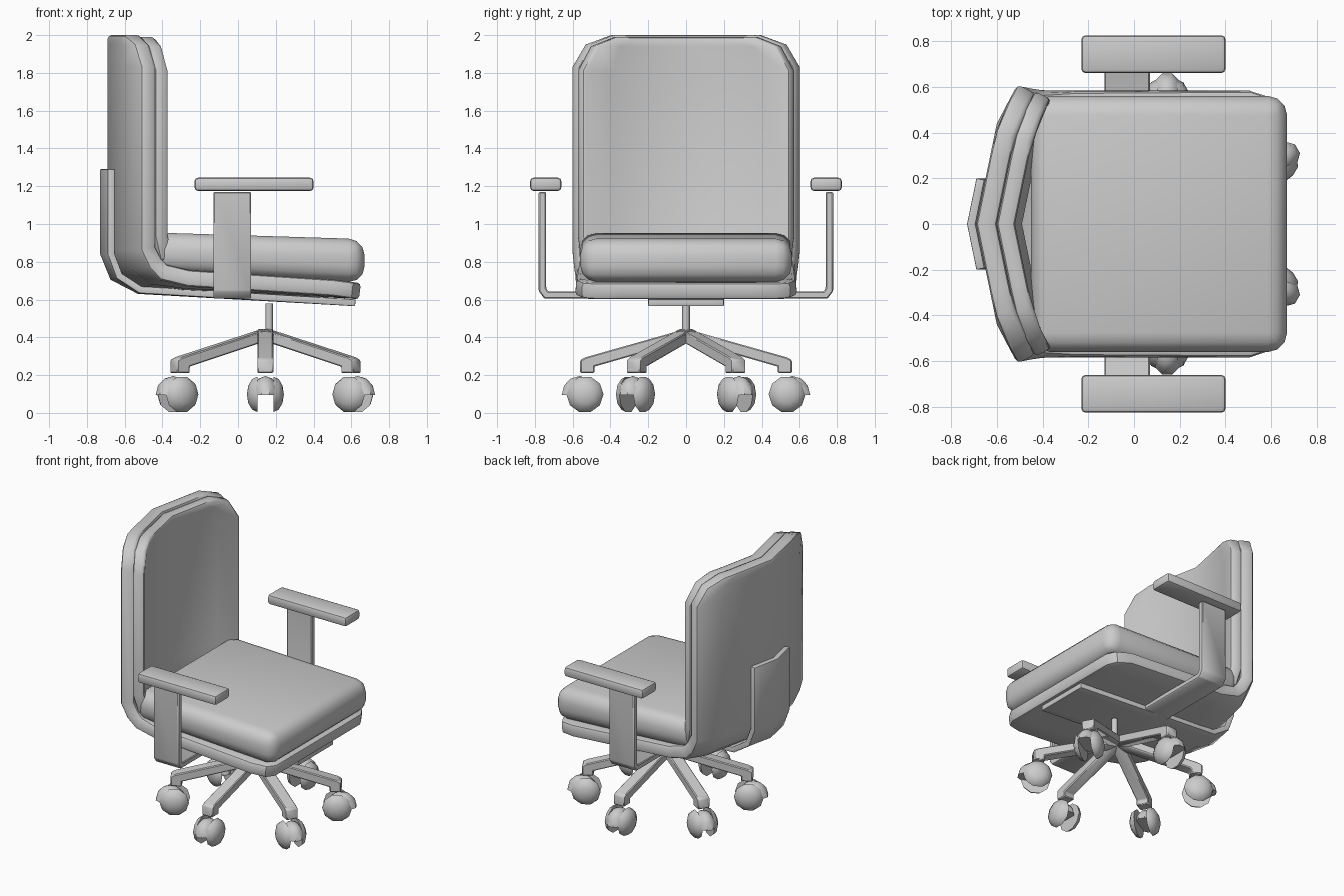
import bpy, bmesh
from math import radians
from mathutils import Matrix

if "Cube" in bpy.data.objects:
    bpy.data.objects.remove(bpy.data.objects["Cube"])

BASE_X = 0.145  # centre of the wheeled base


def finish(name, bm, mat=None, solid=0, bevel=0, segs=2, angle=50):
    """Make an object, apply thickness and bevel, smooth by angle."""
    bmesh.ops.recalc_face_normals(bm, faces=bm.faces) if not solid else None
    me = bpy.data.meshes.new(name)
    bm.to_mesh(me)
    bm.free()
    ob = bpy.data.objects.new(name, me)
    bpy.context.collection.objects.link(ob)
    if mat:
        ob.matrix_world = mat
    if solid:
        m = ob.modifiers.new("thickness", 'SOLIDIFY')
        m.thickness, m.offset, m.use_even_offset = solid, 1, True
    if bevel:
        m = ob.modifiers.new("bevel", 'BEVEL')
        m.width, m.segments = bevel, segs
        m.limit_method, m.angle_limit = 'ANGLE', radians(angle)
    bpy.ops.object.select_all(action='DESELECT')
    ob.select_set(True)
    bpy.context.view_layer.objects.active = ob
    if ob.modifiers:
        bpy.ops.object.convert(target='MESH')
    bpy.ops.object.shade_smooth_by_angle(angle=radians(40))
    return ob


def wrap(y):
    """Forward curve of the backrest, growing towards its sides."""
    y = abs(y)
    return y * 0.205 if y < 0.44 else 0.09 + (y - 0.44) * 0.53


def sheet(name, rows, solid, bevel):
    """Bent sheet; rows hold x, z, half width and curve strength in x and z."""
    bm = bmesh.new()
    grid = [[bm.verts.new((x + wrap(u * hw) * ox, u * hw, z + wrap(u * hw) * oz))
             for u in (-1, -0.72, 0, 0.72, 1)] for x, z, hw, ox, oz in rows]
    for a, b in zip(grid, grid[1:]):
        for c in range(4):
            bm.faces.new((a[c], b[c], b[c + 1], a[c + 1]))
    return finish(name, bm, solid=solid, bevel=bevel)


def prism(name, pts, lo, hi, axis='Y', mat=None, bevel=0, segs=2):
    """Extrude an outline along y (points x, z) or along x (points y, z)."""
    bm = bmesh.new()
    place = (lambda p, d: (p[0], d, p[1])) if axis == 'Y' else (lambda p, d: (d, p[0], p[1]))
    a = [bm.verts.new(place(p, lo)) for p in pts]
    b = [bm.verts.new(place(p, hi)) for p in pts]
    bm.faces.new(a)
    bm.faces.new(b[::-1])
    for i in range(len(pts)):
        j = (i + 1) % len(pts)
        bm.faces.new((a[i], b[i], b[j], a[j]))
    return finish(name, bm, mat, bevel=bevel, segs=segs, angle=30)


def dome(name, scale, mat):
    """Closed low-poly half ellipsoid."""
    bm = bmesh.new()
    bmesh.ops.create_uvsphere(bm, u_segments=10, v_segments=6, radius=1)
    bmesh.ops.delete(bm, geom=[v for v in bm.verts if v.co.z < -1e-4], context='VERTS')
    bmesh.ops.holes_fill(bm, edges=[e for e in bm.edges if e.is_boundary], sides=0)
    bmesh.ops.scale(bm, vec=scale, verts=bm.verts)
    return finish(name, bm, mat)


# Shell: backrest bending into the seat pan
sheet("shell", [
    (-0.69, 2.0, 0.40, 1, 0), (-0.69, 1.95, 0.54, 1, 0), (-0.69, 1.83, 0.61, 1, 0),
    (-0.69, 0.86, 0.61, 1, 0), (-0.64, 0.74, 0.60, 1, 0.15), (-0.51, 0.655, 0.59, 0.6, 0.3),
    (-0.30, 0.645, 0.585, 0.2, 0.15), (0.50, 0.61, 0.585, 0, 0.05),
    (0.60, 0.605, 0.55, 0, 0), (0.64, 0.60, 0.48, 0, 0)], 0.088, 0.02)

# Back cushion
sheet("back_cushion", [
    (-0.60, 1.99, 0.38, 1, 0), (-0.60, 1.94, 0.51, 1, 0), (-0.60, 1.81, 0.58, 1, 0),
    (-0.60, 0.93, 0.58, 1, 0), (-0.56, 0.80, 0.56, 1, 0)], 0.078, 0.02)

# Support plate behind and under the shell
sheet("support_plate", [
    (-0.73, 1.29, 0.2, 1, 0), (-0.73, 0.84, 0.2, 1, 0), (-0.675, 0.705, 0.2, 0.8, 0.2),
    (-0.53, 0.63, 0.2, 0.2, 0.1), (0.62, 0.565, 0.2, 0, 0)], 0.036, 0.004)

# Seat cushion
prism("seat_cushion", [(-0.45, 0.745), (-0.45, 0.955), (0.67, 0.92), (0.67, 0.69)],
      -0.56, 0.56, bevel=0.085, segs=3)

# Arm bracket: one strap under the seat rising on both sides
outer = [(0.75, 0.605), (0.78, 0.645), (0.78, 1.17)]
inner = [(0.74, 1.17), (0.74, 0.66), (0.73, 0.643)]
half = outer + inner
prism("arm_bracket", half + [(-y, z) for y, z in half[::-1]], -0.13, 0.07, 'X', bevel=0.006, segs=1)

# Arm pads
for side, s in (("left", 1), ("right", -1)):
    y0, y1 = sorted((s * 0.66, s * 0.825))
    prism("arm_pad_" + side, [(-0.23, 1.175), (-0.23, 1.245), (0.40, 1.245), (0.40, 1.175)],
          y0, y1, bevel=0.018)

# Stem
bm = bmesh.new()
bmesh.ops.create_cone(bm, cap_ends=True, segments=12, radius1=0.02, radius2=0.02, depth=0.18)
finish("stem", bm, Matrix.Translation((0.165, 0, 0.49)))

# Six legs, each with a twin-wheel caster
leg = [(0, 0.445), (0.53, 0.295), (0.56, 0.28), (0.56, 0.21),
       (0.485, 0.21), (0.485, 0.245), (0, 0.385)]
for i in range(6):
    frame = Matrix.Translation((BASE_X, 0, 0)) @ Matrix.Rotation(radians(30 + 60 * i), 4, 'Z')
    prism(f"leg_{i + 1}", leg, -0.042, 0.042, mat=frame, bevel=0.006, segs=1)
    dome(f"caster_hood_{i + 1}", (0.1, 0.072, 0.1), frame @ Matrix.Translation((0.563, 0, 0.095)))
    for s in (-1, 1):
        dome(f"wheel_{i + 1}_{'inner' if s < 0 else 'outer'}", (0.098, 0.098, 0.055),
             frame @ Matrix.Translation((0.535, s * 0.043, 0.098))
             @ Matrix.Rotation(-s * radians(90), 4, 'X') @ Matrix.Rotation(radians(90), 4, 'Z'))
